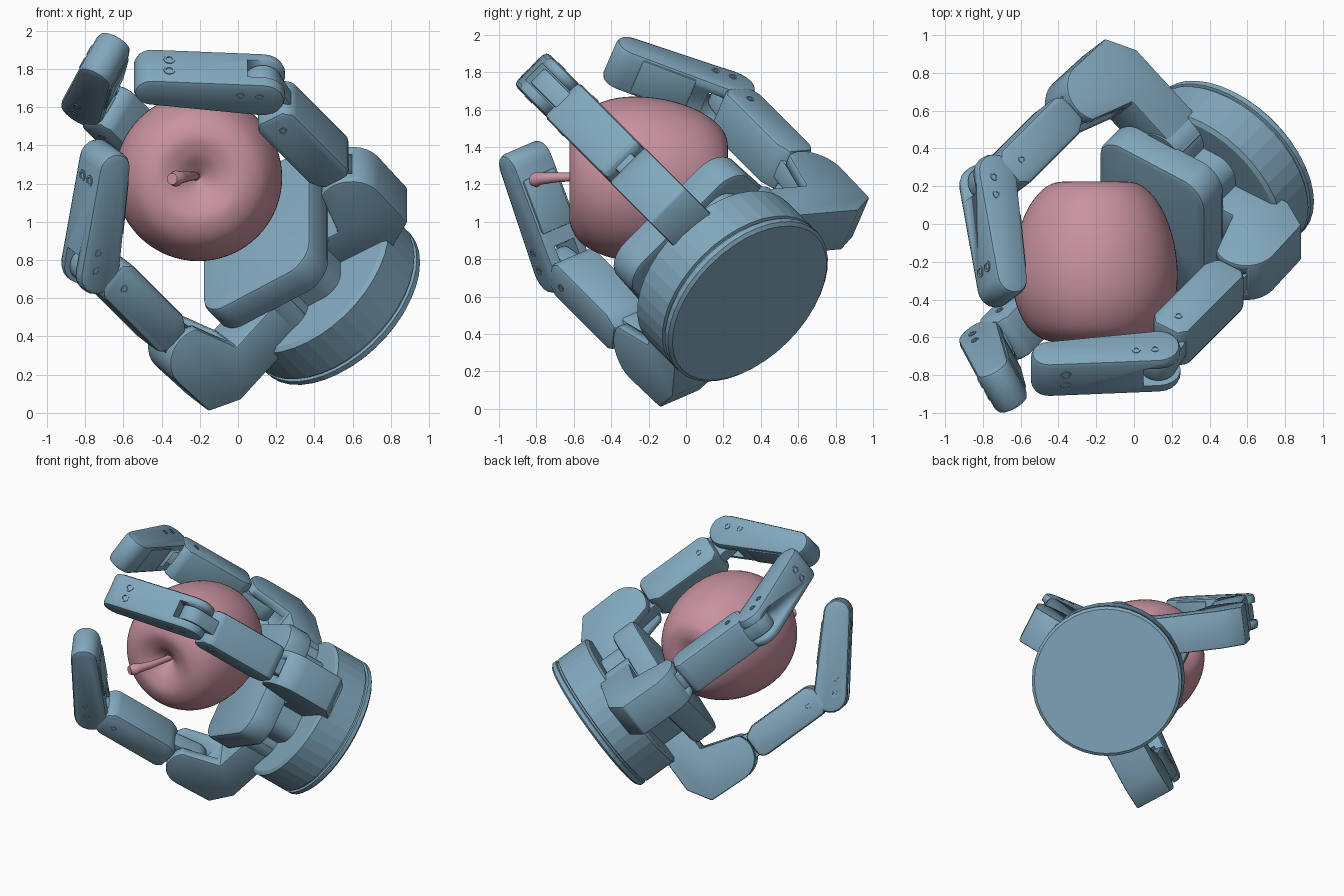
import bpy, bmesh
from math import sin, cos, pi, radians, degrees, atan2, acos, hypot
from mathutils import Matrix, Vector

if "Cube" in bpy.data.objects:
    bpy.data.objects.remove(bpy.data.objects["Cube"])

# Hand frame: p toward the thumb finger, q sideways, h along the grip axis
P, Q, H = (Vector(v).normalized() for v in ((2, -1, 1), (0, 1, 1), (-1, -1, 1)))
HAND = Matrix((P, Q, H)).transposed().to_4x4()
HAND.translation = (.2, .22, .77)

def material(name, col):
    m = bpy.data.materials.new(name)
    m.diffuse_color = (*col, 1)
    m.use_nodes = True
    m.node_tree.nodes["Principled BSDF"].inputs["Base Color"].default_value = m.diffuse_color
    return m

BLUE = material("blue_metal", (.22, .39, .51))
PINK = material("apple_skin", (.58, .29, .35))

def finish(bm, name, mat, matrix, angle=30):
    bmesh.ops.transform(bm, matrix=matrix, verts=bm.verts)
    bmesh.ops.recalc_face_normals(bm, faces=bm.faces)
    me = bpy.data.meshes.new(name)
    bm.to_mesh(me)
    bm.free()
    me.materials.append(mat)
    me.shade_smooth()
    me.set_sharp_from_angle(angle=radians(angle))
    ob = bpy.data.objects.new(name, me)
    bpy.context.collection.objects.link(ob)
    return ob

def prism(name, profile, width, matrix, bevel=.02, w0=0):
    """Extrude an (s, h) profile across the finger width."""
    bm = bmesh.new()
    f = bm.faces.new([bm.verts.new((s, w0 - width / 2, h)) for s, h in profile])
    r = bmesh.ops.extrude_face_region(bm, geom=[f])
    bmesh.ops.translate(bm, vec=(0, width, 0),
                        verts=[v for v in r["geom"] if isinstance(v, bmesh.types.BMVert)])
    bmesh.ops.recalc_face_normals(bm, faces=bm.faces)
    if bevel:
        sharp = [e for e in bm.edges if e.calc_face_angle(0) > radians(35)]
        bmesh.ops.bevel(bm, geom=sharp, offset=bevel, segments=2, profile=.5,
                        affect='EDGES', clamp_overlap=True)
    return finish(bm, name, BLUE, matrix)

def lathe(name, prof, matrix, mat, steps=48, angle=30):
    """Turn a (radius, height) profile around the local z axis."""
    bm = bmesh.new()
    vs = [bm.verts.new((r, 0, z)) for r, z in prof]
    es = [bm.edges.new(vs[i:i + 2]) for i in range(len(vs) - 1)]
    bmesh.ops.spin(bm, geom=vs + es, cent=(0, 0, 0), axis=(0, 0, 1),
                   angle=2 * pi, steps=steps, use_duplicate=False)
    bmesh.ops.remove_doubles(bm, verts=bm.verts, dist=1e-4)
    return finish(bm, name, mat, matrix, angle)

def arc(cx, cy, r, a0, a1, n=10):
    return [(cx + r * cos(radians(a0 + (a1 - a0) * i / n)),
             cy + r * sin(radians(a0 + (a1 - a0) * i / n))) for i in range(n + 1)]

def capsule(a, ra, b, rb):
    """Outline around two circles."""
    dx, dy = b[0] - a[0], b[1] - a[1]
    t = degrees(atan2(dy, dx))
    k = degrees(acos((ra - rb) / hypot(dx, dy)))
    return arc(*a, ra, t + k, t + 360 - k) + arc(*b, rb, t - k, t + k)

def box(s0, s1, h0, h1):
    return [(s0, h0), (s1, h0), (s1, h1), (s0, h1)]

def cut(ob, cutter):
    m = ob.modifiers.new("slot", 'BOOLEAN')
    m.operation, m.object, m.solver = 'DIFFERENCE', cutter, 'EXACT'
    me = bpy.data.meshes.new_from_object(
        ob.evaluated_get(bpy.context.evaluated_depsgraph_get()))
    ob.modifiers.clear()
    ob.data = me
    bpy.data.objects.remove(cutter)

def screw(name, s, h, w, matrix, r=.022):
    side = 1 if w > 0 else -1
    m = matrix @ Matrix.Translation((s, w, h)) @ Matrix.Rotation(-side * pi / 2, 4, 'X')
    lathe(name, [(0, -.006), (r * .5, -.006), (r * .6, .004), (r, .004), (r, -.02)], m, BLUE, 12)

def finger(name, origin, angle, drop=0):
    M = HAND @ Matrix.Translation((*origin, 0)) @ Matrix.Rotation(angle, 4, 'Z')
    J1, J2, TIP = (.66, .25), (.715, 1.135 - drop), (.275, 1.515 - drop)
    # knuckle: foot under the palm plus a rounded tower, slotted for the lever
    k = prism(name + "_knuckle",
              [(.1, -.13), (.66, -.13), (.82, -.03)] + arc(*J1, .17, 0, 125, 10)
              + [(.48, .12), (.1, .12)], .265, M, .012)
    cut(k, prism("slot_cutter", box(.4, .76, .14, .6), .14, M, 0))
    # first link: lever, body and tongue
    prism(name + "_lever", capsule(J1, .1, (.68, .55), .08), .12, M, .01)
    prism(name + "_link", [(.60, .42), (.76, .42), (.79, .46), (.79, .96), (.75, 1.01),
                           (.60, 1.01), (.56, .96), (.56, .50)], .26, M, .03)
    prism(name + "_tongue", capsule((.68, .93), .09, J2, .095), .11, M, .01)
    # fingertip, forked at the heel
    d = prism(name + "_tip", capsule(J2, .118, TIP, .095), .25, M, .03)
    ax = Vector((TIP[0] - J2[0], TIP[1] - J2[1])).normalized()
    nx = Vector((-ax.y, ax.x))
    at = lambda u, v: tuple(Vector(J2) + ax * u + nx * v)
    cut(d, prism("fork_cutter", [at(-.2, -.3), at(.06, -.3), at(.16, .3), at(-.2, .3)], .125, M, 0))
    # thin pad over the inner face of the fingertip
    prism(name + "_pad", [at(.21, .06), at(.52, .05), at(.52, .104), at(.21, .117)], .21, M, .012)
    for w in (-.125, .125):
        for u, v in ((.02, -.03), (.12, -.03)):
            screw(name + "_screw", *at(u, v), w, M)
        screw(name + "_link_screw", .68, .9, w * 1.04, M)
    # pair of slotted screws in the back of the fingertip end
    for w in (-.04, .04):
        v = -.099
        B = M @ Matrix.Translation((at(.5, v)[0], w, at(.5, v)[1])) @ \
            Vector((-nx.x, 0, -nx.y)).to_track_quat('Z', 'Y').to_matrix().to_4x4()
        lathe(name + "_end_screw", [(0, -.006), (.015, -.006), (.018, .004), (.03, .004), (.03, -.02)], B, BLUE, 12)

finger("thumb", (0, 0), 0)
out = pi - radians(34.4)
for name, sgn in (("upper_finger", 1), ("lower_finger", -1)):
    finger(name, (.153, .223 * sgn), out * sgn, .065)
    # spread pivot under each moving finger
    lathe(name + "_pivot", [(0, -.12), (.14, -.12), (.14, .13), (0, .13)],
          HAND @ Matrix.Translation((.153 - .16 * .825, sgn * (.223 + .16 * .565), 0)), BLUE, 32)

# palm: rounded thick plate on a smaller hub, built in the p-q plane
FLAT = HAND @ Matrix.Translation((0, -.02, .2)) @ Matrix.Rotation(pi / 2, 4, 'X')
FLAT = HAND @ Matrix.Translation((0, -.02, .2)) @ Matrix(((1, 0, 0, 0), (0, 0, 1, 0), (0, 1, 0, 0), (0, 0, 0, 1)))
palm = arc(.26, .28, .16, 0, 75, 6) + arc(-.13, .31, .14, 80, 180, 6)
palm += [(x, -y) for x, y in reversed(palm)]
prism("palm", palm, .19, FLAT, .03)
prism("palm_hub", [(x * .8 + .03, y * .72) for x, y in palm], .3, FLAT, 0, -.2)

# wrist drum with a groove near the back
lathe("wrist_drum", [(0, -.36), (.505, -.36), (.524, -.345), (.524, -.315), (.508, -.31), (.508, -.298),
                     (.524, -.293), (.524, -.06), (.50, -.045), (0, -.045)],
      HAND @ Matrix.Translation((.14, -.06, -.02)), BLUE, 40, 8)

# apple, turned around its core with the stem facing front
def smooth(pts, n=6):
    q = [pts[0]] + pts + [pts[-1]]
    res = []
    for i in range(1, len(q) - 2):
        a, b, c, d = (Vector(v) for v in q[i - 1:i + 3])
        for j in range(n):
            t = j / n
            res.append(tuple(.5 * (2 * b + (c - a) * t + (2 * a - 5 * b + 4 * c - d) * t * t
                                   + (3 * b - a - 3 * c + d) * t ** 3)))
    return res + [pts[-1]]

core = Matrix.Translation((-.207, 0, 1.232)) @ Matrix.Rotation(pi / 2, 4, 'X')
lathe("apple", smooth([(0, .50), (.05, .545), (.13, .60), (.23, .622), (.34, .565), (.415, .43),
                       (.438, .27), (.415, .08), (.35, -.09), (.26, -.195), (.17, -.224),
                       (.08, -.205), (0, -.17)]), core, PINK, 64, 80)

# stem: bent tapered tube
bm = bmesh.new()
rings = []
for x, y, z, r in ((-.215, -.44, 1.235, .022), (-.225, -.56, 1.24, .022), (-.255, -.68, 1.238, .025),
                   (-.30, -.77, 1.232, .032), (-.325, -.80, 1.226, .042), (-.345, -.825, 1.224, .03)):
    d = Vector((-.5, -1, 0)).normalized() if y < -.6 else Vector((0, -1, 0))
    side = d.cross(Vector((0, 0, 1)))
    rings.append([bm.verts.new(Vector((x, y, z)) + side * r * cos(i * pi / 8) + Vector((0, 0, r * sin(i * pi / 8))))
                  for i in range(16)])
for a, b in zip(rings, rings[1:]):
    for i in range(16):
        bm.faces.new((a[i], a[i - 1], b[i - 1], b[i]))
bm.faces.new(rings[0])
bm.faces.new(rings[-1])
finish(bm, "apple_stem", PINK, Matrix.Identity(4), 50)
